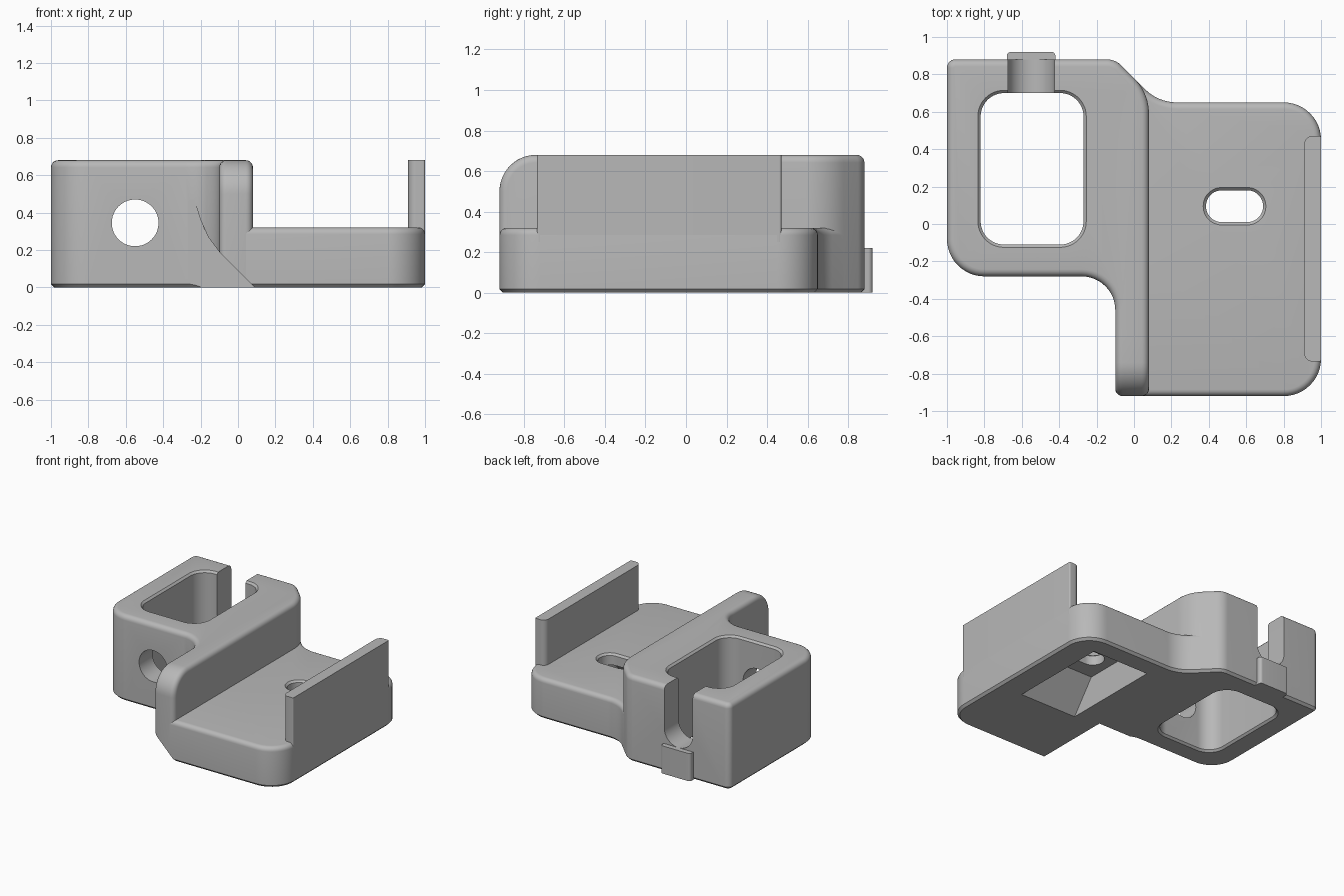
import bpy, bmesh, math
from mathutils import Vector

if "Cube" in bpy.data.objects:
    bpy.data.objects.remove(bpy.data.objects["Cube"])

grey = bpy.data.materials.new("light_grey")
grey.diffuse_color = (0.48, 0.48, 0.48, 1)
grey.use_nodes = True
grey.node_tree.nodes["Principled BSDF"].inputs["Base Color"].default_value = grey.diffuse_color


def rounded(corners, seg=12):
    """Polygon from (x, y, tangent length) corners, each one rounded by an arc."""
    out = []
    n = len(corners)
    for i, (x, y, d) in enumerate(corners):
        p = Vector((x, y, 0))
        if d == 0:
            out.append((x, y))
            continue
        u = (Vector((*corners[i - 1][:2], 0)) - p).normalized()
        v = (Vector((*corners[(i + 1) % n][:2], 0)) - p).normalized()
        half = u.angle(v) / 2
        centre = p + (u + v).normalized() * d / math.cos(half)
        a, b = p + u * d - centre, p + v * d - centre
        for k in range(seg + 1):
            q = centre + a.normalized().slerp(b.normalized(), k / seg) * a.length
            out.append((q.x, q.y))
    return out


def rect(x0, x1, y0, y1, d, g=0):
    x0, x1, y0, y1 = x0 - g, x1 + g, y0 - g, y1 + g
    d = d + g if d else 0
    return rounded([(x0, y0, d), (x1, y0, d), (x1, y1, d), (x0, y1, d)])


def loft(name, rings, axis="z"):
    """Solid through a list of (height, outline) rings along an axis."""
    place = {"x": lambda a, b, h: (h, a, b),
             "y": lambda a, b, h: (a, h, b),
             "z": lambda a, b, h: (a, b, h)}[axis]
    bm = bmesh.new()
    loops = [[bm.verts.new(place(a, b, h)) for a, b in pts] for h, pts in rings]
    bm.faces.new(loops[0])
    bm.faces.new(loops[-1])
    for lo, hi in zip(loops, loops[1:]):
        for i in range(len(lo)):
            bm.faces.new((lo[i - 1], lo[i], hi[i], hi[i - 1]))
    bmesh.ops.recalc_face_normals(bm, faces=bm.faces)
    me = bpy.data.meshes.new(name)
    bm.to_mesh(me)
    bm.free()
    me.materials.append(grey)
    ob = bpy.data.objects.new(name, me)
    bpy.context.collection.objects.link(ob)
    return ob


def prism(name, pts, lo, hi, axis="z"):
    return loft(name, [(lo, pts), (hi, pts)], axis)


def bevel(ob, test, size, seg):
    """Bevel the edges whose two end points pass the test."""
    bm = bmesh.new()
    bm.from_mesh(ob.data)
    edges = [e for e in bm.edges if test(e.verts[0].co, e.verts[1].co)]
    bmesh.ops.bevel(bm, geom=edges, offset=size, segments=seg, profile=0.5,
                    affect="EDGES", clamp_overlap=False)
    bm.to_mesh(ob.data)
    bm.free()


def level(z, keep=lambda a, b: True):
    return lambda a, b: abs(a.z - z) < 1e-4 and abs(b.z - z) < 1e-4 and keep(a, b)


def finish(ob, cutters=()):
    bpy.ops.object.select_all(action="DESELECT")
    bpy.context.view_layer.objects.active = ob
    ob.select_set(True)
    for c in cutters:
        m = ob.modifiers.new("cut", "BOOLEAN")
        m.operation, m.solver, m.object = "DIFFERENCE", "EXACT", c
        bpy.ops.object.modifier_apply(modifier=m.name)
    bpy.ops.object.shade_smooth_by_angle(angle=math.radians(32))


# Cutters
window = loft("window_cutter", [
    (z, rect(-0.82, -0.27, -0.11, 0.70, 0.125, g))
    for z, g in ((-0.02, 0.035), (0.015, 0), (0.665, 0), (0.70, 0.035))])
front_hole = prism("front_hole_cutter",
                   [(-0.55 + 0.125 * math.cos(t * math.pi / 24),
                     0.345 + 0.125 * math.sin(t * math.pi / 24)) for t in range(48)],
                   -0.5, 0.1, "y")
back_slot = prism("back_slot_cutter", rounded([
    (-0.675, 0.22, 0.124), (-0.425, 0.22, 0.124), (-0.425, 0.9, 0), (-0.675, 0.9, 0)]),
    0.5, 1.1, "y")
under_cut = prism("under_cutter", [
    (0.11, -0.02), (-0.1, 0.19), (-0.16, 0.27), (-0.20, 0.36), (-0.235, 0.47),
    (-0.32, 0.47), (-0.32, -0.02)], -1.2, -0.281, "y")
pocket = loft("pocket_cutter", [(-0.01, rect(0.29, 0.79, -0.33, 0.50, 0)),
                                (0.23, rect(0.31, 0.77, -0.11, 0.29, 0))])
plate_slot = loft("plate_slot_cutter", [
    (z, rect(0.385, 0.69, 0.01, 0.18, 0.084, g))
    for z, g in ((0.15, 0), (0.305, 0), (0.34, 0.035))])

# Tall block with the window, running into the dividing wall
block = prism("tall_block", rounded([
    (-1, 0.88, 0.045), (-1, -0.28, 0.2), (-0.1, -0.28, 0.18), (-0.1, -0.6, 0),
    (0.08, -0.6, 0), (0.08, 0.70, 0.11), (-0.1, 0.88, 0.045)]), 0, 0.68)
not_joint = lambda a, b: not (a.y < -0.59 and b.y < -0.59)
bevel(block, level(0.68, not_joint), 0.038, 5)
bevel(block, level(0, not_joint), 0.018, 1)
finish(block, (window, front_hole, back_slot, under_cut))

# Front end of the dividing wall, with a rounded top corner
wall = prism("wall_front", rounded([
    (-0.92, 0, 0), (-0.6, 0, 0), (-0.6, 0.68, 0), (-0.92, 0.68, 0.18)]),
    -0.1, 0.08, "x")
bevel(wall, lambda a, b: abs(a.x - b.x) < 1e-4 and not (a.y > -0.601 and b.y > -0.601)
      and not (a.z < 1e-3 and b.z < 1e-3), 0.038, 5)
finish(wall, (under_cut,))

# Low plate with slot and pocket underneath
plate = prism("low_plate", rounded([
    (0.04, -0.92, 0), (1, -0.92, 0.2), (1, 0.65, 0.2), (0.13, 0.65, 0.1),
    (-0.01, 0.79, 0), (-0.01, -0.2, 0), (0.04, -0.2, 0)]), 0, 0.32)
outer = lambda a, b: not (a.x < 0.041 and b.x < 0.041)
bevel(plate, level(0.32, outer), 0.035, 5)
bevel(plate, level(0, outer), 0.018, 1)
finish(plate, (under_cut, pocket, plate_slot))

# Upright fin on the outer edge of the plate
fin = prism("side_fin", rounded([
    (0.91, -0.735, 0.044), (1, -0.735, 0.01), (1, 0.47, 0.01), (0.91, 0.47, 0.044)]),
    0.25, 0.68)
finish(fin)

# Small tab below the back slot
tab = prism("back_tab", rounded([
    (-0.68, 0.86, 0), (-0.42, 0.86, 0), (-0.42, 0.92, 0.022), (-0.68, 0.92, 0.022)]),
    0, 0.22)
finish(tab)

for c in (window, front_hole, back_slot, under_cut, pocket, plate_slot):
    bpy.data.objects.remove(c)
